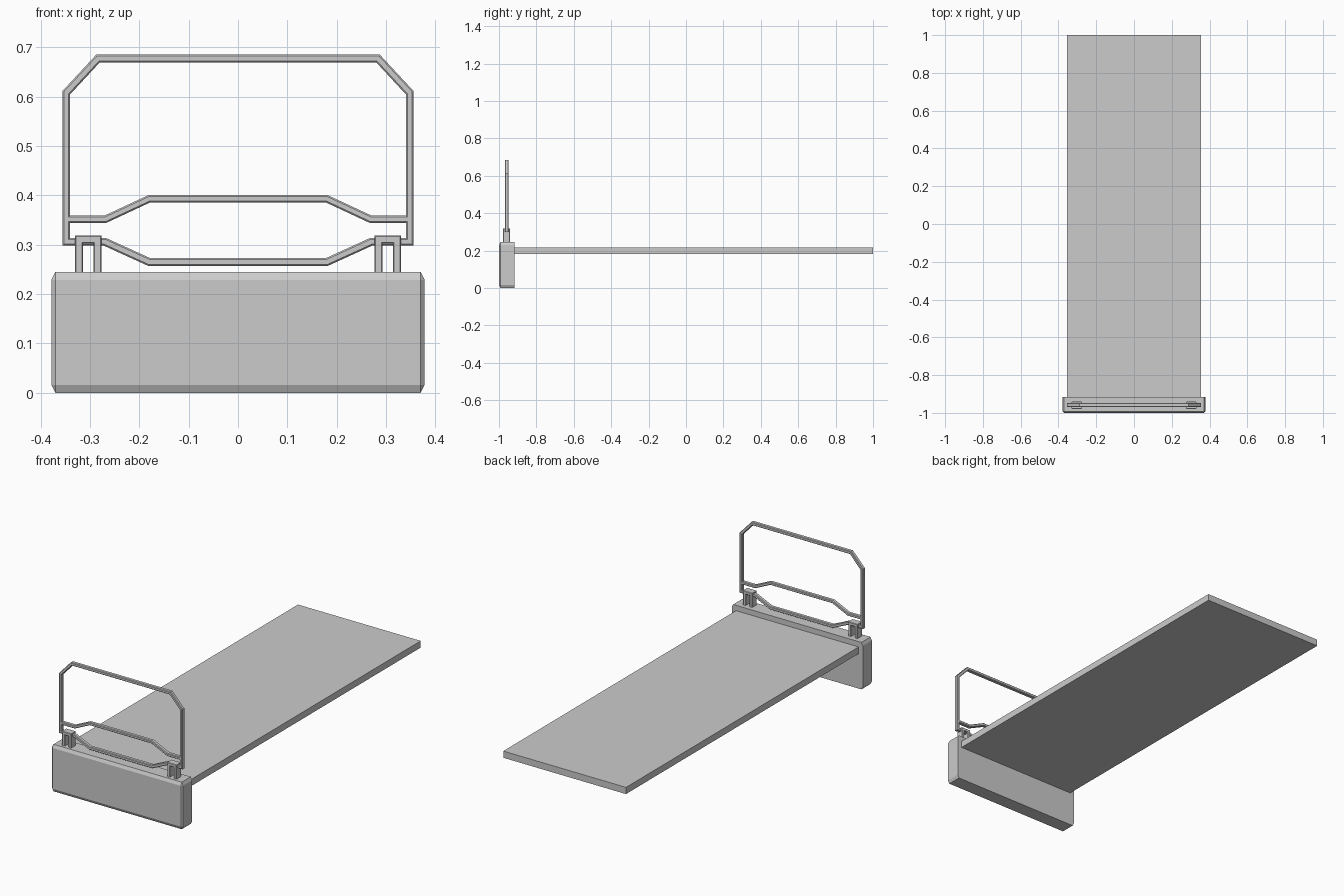
import bpy, bmesh
from mathutils import Vector

if "Cube" in bpy.data.objects:
    bpy.data.objects.remove(bpy.data.objects["Cube"])


def finish(bm, name):
    bmesh.ops.recalc_face_normals(bm, faces=bm.faces)
    me = bpy.data.meshes.new(name)
    bm.to_mesh(me)
    bm.free()
    ob = bpy.data.objects.new(name, me)
    bpy.context.collection.objects.link(ob)
    return ob


def box(name, x, y, z, chamfer=None, flat_back=False):
    """Box from axis ranges; chamfer gives the (x, y, z) size of the cut."""
    bm = bmesh.new()
    bmesh.ops.create_cube(bm, size=1)
    c = Vector(chamfer or (1, 1, 1))
    for v in bm.verts:
        p = [r[0] + (r[1] - r[0]) * (v.co[i] + 0.5) for i, r in enumerate((x, y, z))]
        v.co = [p[i] / c[i] for i in range(3)]
    if chamfer:
        back = y[1] / c.y
        edges = [e for e in bm.edges if not (
            flat_back and all(abs(v.co.y - back) < 1e-4 for v in e.verts))]
        bmesh.ops.bevel(bm, geom=edges, offset=1, offset_type='OFFSET',
                        segments=1, profile=0.5, affect='EDGES')
    bmesh.ops.scale(bm, vec=c, verts=bm.verts)
    return finish(bm, name)


def rail(name, path, y=-0.958, w=0.016, depth=0.02, c=0.003, closed=False):
    """Sweep a chamfered square section along an x-z path with mitred corners."""
    a, b = w / 2, depth / 2
    section = [(a, b - c), (a - c, b), (c - a, b), (-a, b - c),
               (-a, c - b), (c - a, -b), (a - c, -b), (a, c - b)]
    pts = [Vector(p) for p in path]
    n = len(pts)
    bm = bmesh.new()
    rings = []
    for i, p in enumerate(pts):
        prev = pts[i - 1] if closed or i else None
        nxt = pts[(i + 1) % n] if closed or i < n - 1 else None
        d0 = (p - prev).normalized() if prev else (nxt - p).normalized()
        d1 = (nxt - p).normalized() if nxt else d0
        n0, n1 = Vector((-d0.y, d0.x)), Vector((-d1.y, d1.x))
        m = (n0 + n1).normalized()
        m /= m.dot(n0)
        rings.append([bm.verts.new((p.x + m.x * u, y + v, p.y + m.y * u))
                      for u, v in section])
    for i in range(n if closed else n - 1):
        r, s = rings[i], rings[(i + 1) % n]
        for k in range(8):
            j = (k + 1) % 8
            bm.faces.new((r[k], r[j], s[j], s[k]))
    if not closed:
        bm.faces.new(rings[0])
        bm.faces.new(rings[-1])
    return finish(bm, name)


def mirrored(half):
    return half + [(-x, z) for x, z in reversed(half)]


# Flat slab and chamfered end panel
box("platform", (-0.354, 0.354), (-0.917, 1.0), (0.182, 0.217))
box("end_panel", (-0.378, 0.378), (-1.0, -0.917), (0, 0.245),
    chamfer=(0.008, 0.008, 0.016), flat_back=True)

# Closed outer rail with dipped lower bar, and raised middle bar
rail("guard_frame", mirrored([(0.18, 0.265), (0.27, 0.306), (0.348, 0.306),
                              (0.348, 0.608), (0.284, 0.677)]), closed=True)
rail("middle_bar", mirrored([(0.345, 0.352), (0.268, 0.352), (0.18, 0.393)]), w=0.015)

# Inverted-U brackets holding the rail
for side, s in (("left", -1), ("right", 1)):
    cx = s * 0.3035
    rail("bracket_" + side,
         [(cx - 0.019, 0.235), (cx - 0.019, 0.311), (cx + 0.019, 0.311), (cx + 0.019, 0.235)],
         y=-0.96, w=0.016, depth=0.038, c=0.002)
